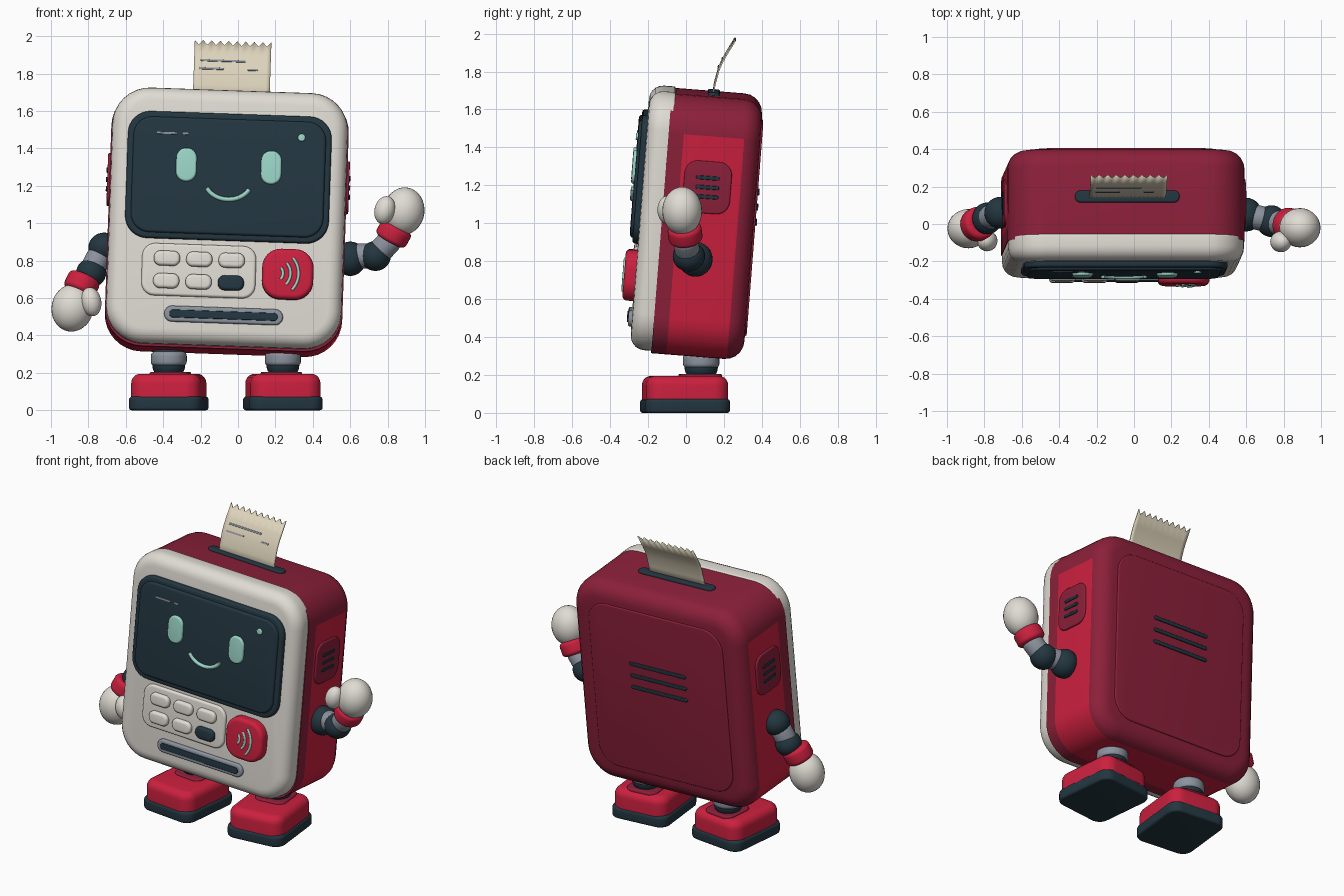
import bpy
import bmesh
from math import sin, cos, pi, radians
from mathutils import Matrix, Vector

if "Cube" in bpy.data.objects:
    bpy.data.objects.remove(bpy.data.objects["Cube"])


def material(name, *rgb):
    m = bpy.data.materials.new(name)
    col = [((c / 255 + 0.055) / 1.055) ** 2.4 for c in rgb] + [1]
    m.diffuse_color = col
    m.use_nodes = True
    bsdf = m.node_tree.nodes["Principled BSDF"]
    bsdf.inputs["Base Color"].default_value = col
    bsdf.inputs["Roughness"].default_value = 0.6
    return m


CREAM = material("cream", 224, 220, 212)
RED = material("red", 204, 32, 62)
MAROON = material("maroon", 140, 32, 58)
NAVY = material("navy", 35, 54, 64)
MINT = material("mint", 156, 214, 200)
GREY = material("grey", 140, 147, 158)
PAPER = material("paper", 222, 212, 188)

parts = []
# The whole body leans back and tips slightly sideways
BODY = (Matrix.Translation((-0.06, 0.06, 1.0)) @ Matrix.Rotation(radians(2), 4, 'Y')
        @ Matrix.Rotation(radians(-4.5), 4, 'X'))
UPRIGHT = Matrix.Rotation(pi / 2, 4, 'X')


def finish(name, bm, mats, matrix):
    bmesh.ops.remove_doubles(bm, verts=bm.verts, dist=1e-5)
    bmesh.ops.recalc_face_normals(bm, faces=bm.faces)
    me = bpy.data.meshes.new(name)
    bm.transform(matrix)
    bm.to_mesh(me)
    bm.free()
    for m in mats:
        me.materials.append(m)
    ob = bpy.data.objects.new(name, me)
    bpy.context.collection.objects.link(ob)
    parts.append(ob)
    return ob


def slab_mesh(w, h, y0, y1, r, b0=0.01, b1=0.0, seg=8):
    """Rounded rectangle in XZ swept from y0 to y1 with rounded rims b0 and b1."""
    bm = bmesh.new()
    steps = [i / 5 * pi / 2 for i in range(6)]
    rings = [(b0 * (1 - sin(a)), y0 + b0 * (1 - cos(a))) for a in steps] if b0 else [(0, y0)]
    rings += [(b1 * (1 - cos(a)), y1 - b1 * (1 - sin(a))) for a in steps] if b1 else [(0, y1)]
    loops = []
    for inset, y in rings:
        loop = []
        for k, (sx, sz) in enumerate(((1, 1), (-1, 1), (-1, -1), (1, -1))):
            for i in range(seg + 1):
                a = (k + i / seg) * pi / 2
                loop.append(bm.verts.new((sx * (w / 2 - r) + (r - inset) * cos(a), y,
                                          sz * (h / 2 - r) + (r - inset) * sin(a))))
        loops.append(loop)
    n = len(loops[0])
    for p, q in zip(loops, loops[1:]):
        for i in range(n):
            j = (i + 1) % n
            bm.faces.new((p[i], p[j], q[j], q[i]))
    bm.faces.new(loops[0])
    bm.faces.new(loops[-1])
    return bm


def slab(name, mat, size, at, y, r, b0=0.01, b1=0.0, matrix=BODY):
    bm = slab_mesh(*size, *y, r, b0, b1)
    return finish(name, bm, [mat], matrix @ Matrix.Translation((at[0], 0, at[1])))


def ball(name, mat, at, radii, tilt=0):
    bm = bmesh.new()
    bmesh.ops.create_uvsphere(bm, u_segments=28, v_segments=16, radius=1)
    m = (Matrix.Translation(at) @ Matrix.Rotation(radians(tilt), 4, 'Y')
         @ Matrix.Diagonal((*radii, 1)))
    return finish(name, bm, [mat], m)


def barrel(name, mat, p, q, r, b=0.025):
    p, q = Vector(p), Vector(q)
    d = q - p
    m = Matrix.Translation(p) @ d.to_track_quat('Y', 'Z').to_matrix().to_4x4()
    return finish(name, slab_mesh(2 * r, 2 * r, 0, d.length, r, b, b), [mat], m)


def arc(name, mat, centre, rx, rz, a0, a1, y, depth):
    cu = bpy.data.curves.new(name, 'CURVE')
    cu.dimensions = '3D'
    cu.bevel_depth = depth
    cu.use_fill_caps = True
    sp = cu.splines.new('POLY')
    sp.points.add(16)
    for i, pt in enumerate(sp.points):
        a = radians(a0 + (a1 - a0) * i / 16)
        pt.co = (centre[0] + rx * cos(a), y, centre[1] + rz * sin(a), 1)
    cu.materials.append(mat)
    ob = bpy.data.objects.new(name, cu)
    ob.matrix_world = BODY
    bpy.context.collection.objects.link(ob)
    parts.append(ob)


# Shell: maroon, with a red band around the sides and underside
bm = slab_mesh(1.27, 1.375, -0.19, 0.295, 0.2, 0, 0.1)
for co, no in (((0, -0.11, 0), (0, 1, 0)), ((0, 0.21, 0), (0, 1, 0)), ((0, 0, 0.485), (0, 0, 1))):
    bmesh.ops.bisect_plane(bm, geom=bm.verts[:] + bm.edges[:] + bm.faces[:],
                           plane_co=co, plane_no=no)
for f in bm.faces:
    c = f.calc_center_median()
    f.material_index = int(-0.11 < c.y < 0.21 and c.z < 0.485)
finish("body_shell", bm, [MAROON, RED], BODY)
slab("front_cover", CREAM, (1.26, 1.37), (0, 0.01), (-0.305, -0.168), 0.2, 0.075, 0.01)

# Screen and face
slab("screen_bezel", NAVY, (1.09, 0.68), (0, 0.222), (-0.335, -0.28), 0.12, 0.015)
slab("screen", NAVY, (1.03, 0.62), (0, 0.222), (-0.35, -0.3), 0.1, 0.015)
for side, s in (("right", -1), ("left", 1)):
    slab(side + "_eye", MINT, (0.11, 0.18), (s * 0.227, 0.279), (-0.366, -0.34), 0.054, 0.012)
arc("smile", MINT, (0, 0.2), 0.125, 0.1, 205, 335, -0.352, 0.012)
slab("status_light", MINT, (0.04, 0.04), (0.384, 0.445), (-0.36, -0.34), 0.02, 0.006)
for i, (x, w) in enumerate(((-0.337, 0.11), (-0.237, 0.032))):
    slab(f"status_bar_{i}", GREY, (w, 0.012), (x, 0.445), (-0.354, -0.345), 0.005, 0.002)

# Keypad
slab("keypad", CREAM, (0.61, 0.28), (-0.141, -0.284), (-0.323, -0.29), 0.07, 0.015)
for row, z in enumerate((-0.224, -0.345)):
    for col in range(3):
        mat = NAVY if (row, col) == (1, 2) else CREAM
        slab(f"key_{row}_{col}", mat, (0.14, 0.08), (-0.313 + 0.173 * col, z),
             (-0.348, -0.31), 0.036, 0.018)

# Tap button with wave marks
slab("tap_button", RED, (0.275, 0.27), (0.335, -0.288), (-0.365, -0.29), 0.1, 0.025)
for i, r in enumerate((0.045, 0.085, 0.128)):
    arc(f"wave_{i}", MINT, (0.265, -0.288), r, r, -42, 42, -0.365, 0.008)

# Card slot
slab("card_slot_frame", GREY, (0.635, 0.085), (0, -0.519), (-0.325, -0.29), 0.042, 0.012)
slab("card_slot", NAVY, (0.58, 0.042), (0, -0.519), (-0.33, -0.31), 0.02, 0.004)

# Side vents, and back panel with its vents
for side, s in (("right", -1), ("left", 1)):
    turn = BODY @ Matrix.Translation((s * 0.635, 0.035, 0.215)) @ Matrix.Rotation(s * pi / 2, 4, 'Z')
    slab(side + "_vent_plate", MAROON, (0.25, 0.275), (0, 0), (-0.012, 0.01), 0.07, 0.008, 0, turn)
    for i in (-1, 0, 1):
        slab(f"{side}_vent_{i + 1}", NAVY, (0.125, 0.02), (0, i * 0.05),
             (-0.018, 0), 0.009, 0.004, 0, turn)
slab("back_panel", MAROON, (1.0, 1.12), (0, 0), (0.28, 0.304), 0.14, 0, 0.008)
for i in (-1, 0, 1):
    slab(f"back_vent_{i + 1}", NAVY, (0.42, 0.024), (0, 0.11 + i * 0.08),
         (0.29, 0.313), 0.011, 0, 0.005)

# Paper slot and curled paper strip with a torn edge
slab("paper_slot", NAVY, (0.56, 0.064), (0, -0.033), (0.67, 0.703), 0.031, 0, 0.01,
     BODY @ UPRIGHT)
bm = bmesh.new()
path = ((0.028, 0.66), (0.033, 0.74), (0.048, 0.82), (0.062, 0.86), (0.08, 0.9), (0.123, 0.985))
cols = 18
grid = []
for k, (y, z) in enumerate(path):
    row = []
    for i in range(cols + 1):
        dip = 0.026 if k == len(path) - 1 and i % 2 else 0
        row.append(bm.verts.new((-0.205 + 0.41 * i / cols, y - dip / 2, z - dip)))
    grid.append(row)
for a, b in zip(grid, grid[1:]):
    for i in range(cols):
        bm.faces.new((a[i], a[i + 1], b[i + 1], b[i]))
strip = finish("paper_strip", bm, [PAPER], BODY)
sol = strip.modifiers.new("thickness", 'SOLIDIFY')
sol.thickness = 0.008
sol.offset = 0
for i, (x, y, z, w) in enumerate(((-0.05, 0.068, 0.873, 0.24), (-0.11, 0.051, 0.828, 0.13),
                                  (0.11, 0.051, 0.828, 0.055))):
    lean = BODY @ Matrix.Translation((x, y, z)) @ Matrix.Rotation(radians(-22), 4, 'X')
    slab(f"printed_line_{i}", GREY, (w, 0.011), (0, 0), (-0.008, 0), 0.004, 0.001, 0, lean)

# Legs and feet, toes turned out
for side, x, s in (("right", -0.37, -1), ("left", 0.24, 1)):
    barrel(side + "_hip", NAVY, (x, 0.08, 0.28), (x, 0.08, 0.4), 0.08, 0.01)
    barrel(side + "_leg_ring", GREY, (x, 0.08, 0.235), (x, 0.08, 0.315), 0.096)
    ball(side + "_ankle", NAVY, (x, 0.08, 0.24), (0.088, 0.088, 0.075))
    foot = Matrix.Translation((x, -0.005, 0)) @ Matrix.Rotation(radians(s * 6), 4, 'Z') @ UPRIGHT
    slab(side + "_sole", NAVY, (0.395, 0.45), (0, 0), (0, 0.075), 0.07, 0.015, 0.02, foot)
    slab(side + "_shoe", RED, (0.375, 0.435), (0, 0), (0.06, 0.195), 0.08, 0, 0.05, foot)
    slab(side + "_shoe_collar", MAROON, (0.21, 0.22), (0, -0.08), (0.15, 0.206), 0.05, 0, 0.01, foot)

# Lowered right arm
ball("right_shoulder", NAVY, (-0.715, 0.06, 0.87), (0.085, 0.085, 0.08))
barrel("right_upper_arm", GREY, (-0.735, 0.05, 0.84), (-0.785, 0.03, 0.74), 0.066)
ball("right_elbow", NAVY, (-0.785, 0.03, 0.735), (0.08, 0.085, 0.078))
barrel("right_cuff", RED, (-0.815, 0.01, 0.715), (-0.855, -0.01, 0.63), 0.09)
ball("right_hand", CREAM, (-0.885, -0.025, 0.548), (0.112, 0.105, 0.128), 12)
ball("right_thumb", CREAM, (-0.785, -0.09, 0.58), (0.054, 0.056, 0.078), -10)

# Raised left arm
ball("left_shoulder", NAVY, (0.6, 0.05, 0.81), (0.085, 0.09, 0.092))
barrel("left_upper_arm", GREY, (0.62, 0.045, 0.825), (0.72, 0.02, 0.825), 0.066)
ball("left_elbow", NAVY, (0.735, 0.015, 0.825), (0.082, 0.085, 0.08))
barrel("left_forearm", GREY, (0.75, 0.01, 0.84), (0.825, -0.005, 0.92), 0.066)
barrel("left_cuff", RED, (0.81, 0, 0.905), (0.855, -0.01, 0.985), 0.09)
ball("left_hand", CREAM, (0.887, -0.02, 1.065), (0.11, 0.105, 0.127), 8)
ball("left_thumb", CREAM, (0.785, -0.095, 1.07), (0.055, 0.056, 0.076), 15)

# Smooth shading with crisp edges; curves become meshes
bpy.ops.object.select_all(action='DESELECT')
for ob in parts:
    ob.select_set(ob.type == 'CURVE')
    if ob.type == 'CURVE':
        bpy.context.view_layer.objects.active = ob
bpy.ops.object.convert(target='MESH')
for ob in parts:
    ob.select_set(True)
bpy.context.view_layer.objects.active = parts[0]
bpy.ops.object.shade_smooth_by_angle(angle=radians(35))
